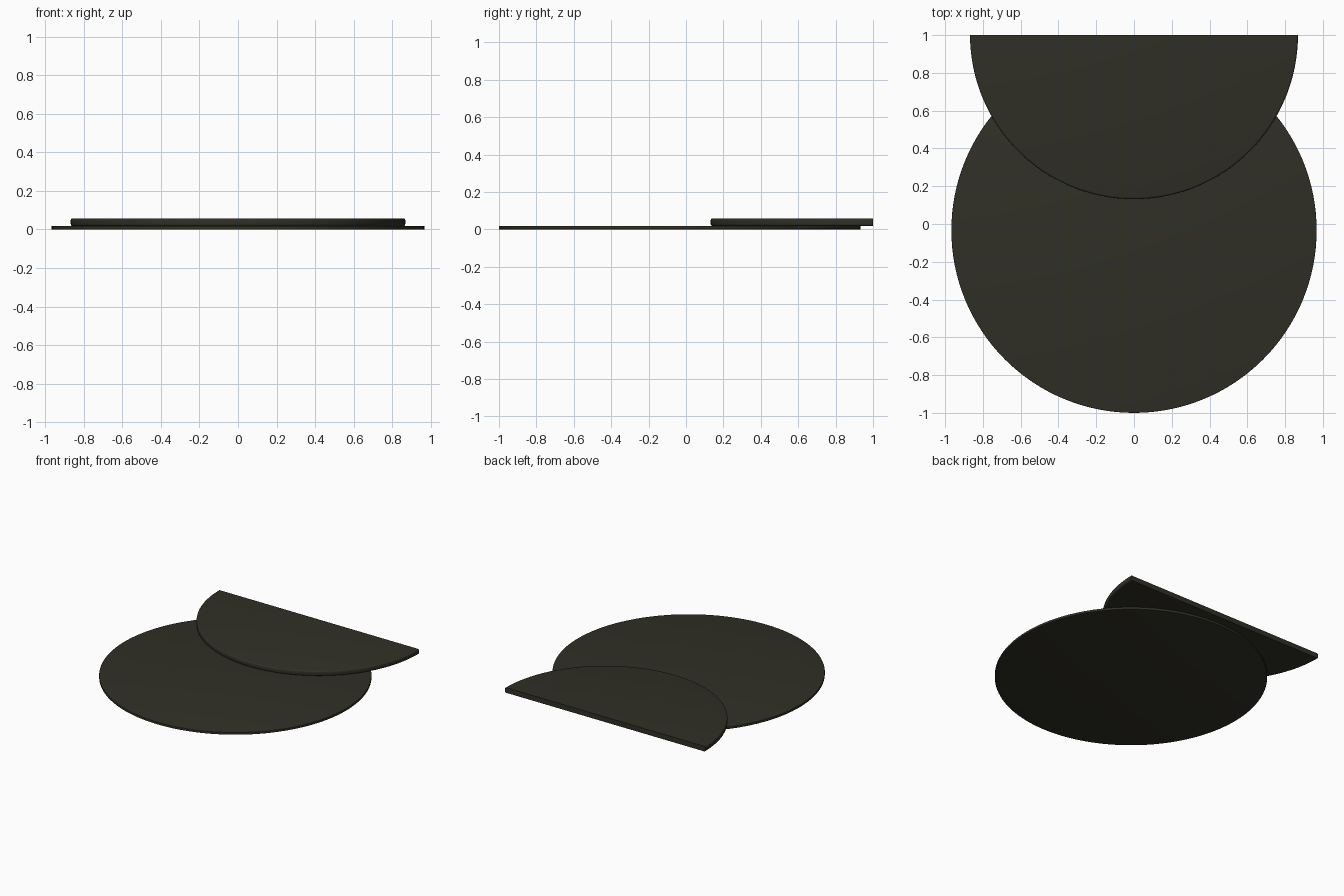
import bpy, bmesh, math

if "Cube" in bpy.data.objects:
    bpy.data.objects.remove(bpy.data.objects["Cube"])

# Single dark olive colour
olive = bpy.data.materials.new("dark_olive")
olive.diffuse_color = (0.030, 0.029, 0.019, 1.0)
olive.use_nodes = True
olive.node_tree.nodes["Principled BSDF"].inputs["Base Color"].default_value = olive.diffuse_color


def finish(bm, name):
    bmesh.ops.recalc_face_normals(bm, faces=bm.faces)
    me = bpy.data.meshes.new(name)
    bm.to_mesh(me)
    bm.free()
    ob = bpy.data.objects.new(name, me)
    bpy.context.collection.objects.link(ob)
    me.materials.append(olive)
    bpy.ops.object.select_all(action='DESELECT')
    ob.select_set(True)
    bpy.context.view_layer.objects.active = ob
    bpy.ops.object.shade_smooth_by_angle(angle=math.radians(35))
    return ob


def disc(radius, y, z0, z1, bevel, segments=128):
    """Solid disc with rounded rims."""
    bm = bmesh.new()
    ret = bmesh.ops.create_cone(bm, cap_ends=True, segments=segments,
                                radius1=radius, radius2=radius, depth=z1 - z0)
    rims = [e for e in bm.edges if abs(e.verts[0].co.z - e.verts[1].co.z) < 1e-6]
    bmesh.ops.bevel(bm, geom=rims, offset=bevel, segments=3, profile=0.5,
                    affect='EDGES')
    bmesh.ops.translate(bm, verts=bm.verts, vec=(0, y, (z0 + z1) / 2))
    return bm


# Thin full disc lying on the ground
finish(disc(0.967, -0.033, 0.0, 0.018, 0.002), "base_disc")

# Thicker half disc on top, cut flat at the back
bm = disc(0.868, 1.0, 0.018, 0.058, 0.010)
cut = bmesh.ops.bisect_plane(bm, geom=bm.verts[:] + bm.edges[:] + bm.faces[:],
                             dist=1e-5, plane_co=(0, 1.0, 0), plane_no=(0, 1, 0),
                             clear_outer=True)
edges = [e for e in bm.edges if e.is_boundary]
bmesh.ops.holes_fill(bm, edges=edges, sides=0)
finish(bm, "half_disc")
